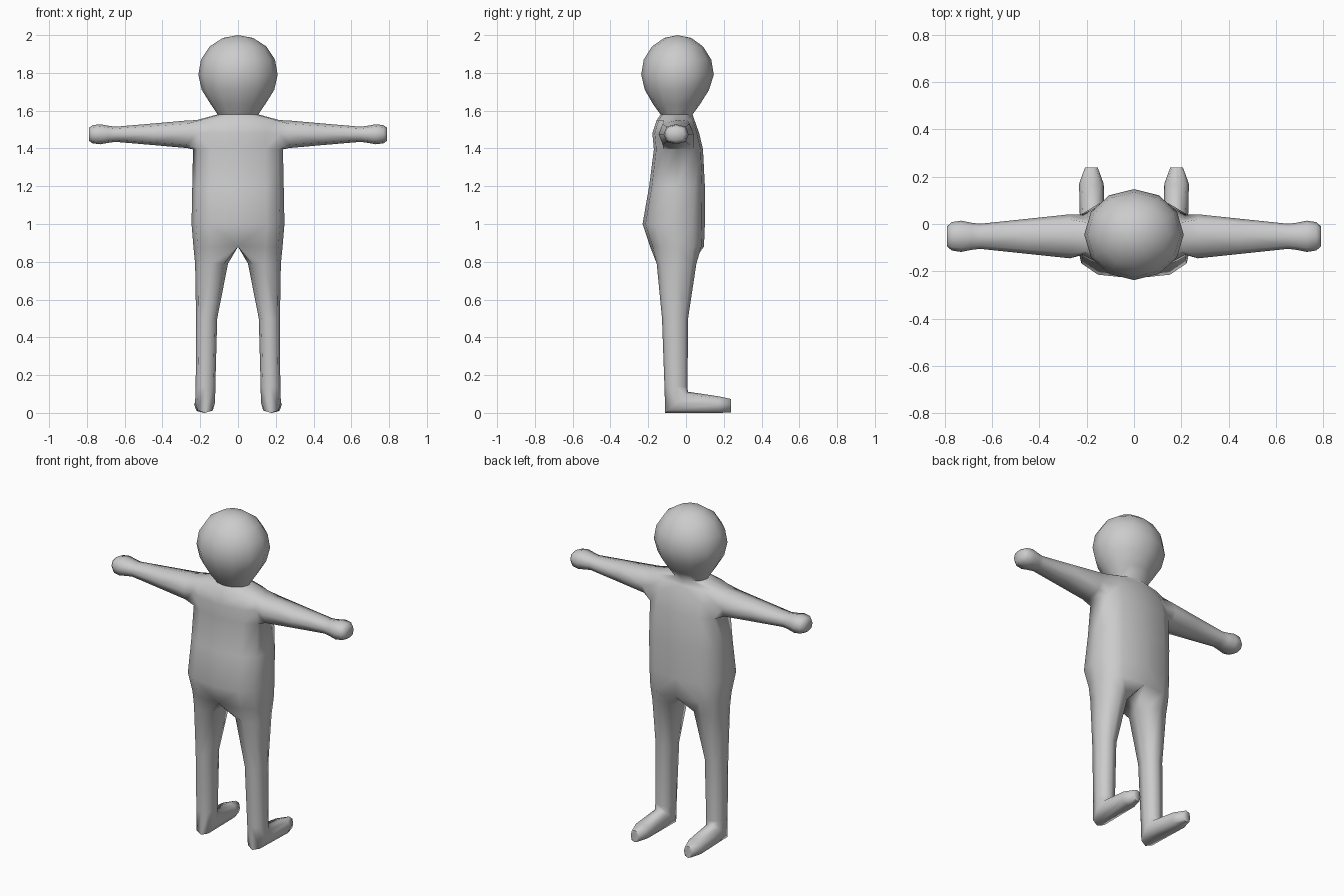
import bpy, bmesh, math

if "Cube" in bpy.data.objects:
    bpy.data.objects.remove(bpy.data.objects["Cube"])

bm = bmesh.new()


def half_ring(z, rx, yb, yf, square):
    """Half cross-section from back centre, round the +x side, to front centre."""
    pts = []
    for k in range(7):
        a = math.radians(k * 30 - 90)
        c, s = math.cos(a), math.sin(a)
        x = rx * max(c, 0) ** square
        y = math.copysign(abs(s) ** square, s) if abs(s) > 1e-6 else 0
        if k in (0, 6):
            x = 0
        pts.append(bm.verts.new((x, (yb + yf) / 2 + y * (yf - yb) / 2, z)))
    return pts


def limb_ring(centre, u, v, start):
    """Eight-sided ring spanned by the half-axes u and v."""
    pts = []
    for k in range(8):
        a = math.radians(start + k * 45)
        f = 1.08 if round(start / 45 + k) % 2 else 1.0
        c, s = math.cos(a) * f, math.sin(a) * f
        pts.append(bm.verts.new([centre[i] + c * u[i] + s * v[i] for i in range(3)]))
    return pts


def bridge(a, b, closed, skip=()):
    n = len(a)
    for k in range(n if closed else n - 1):
        if k not in skip:
            j = (k + 1) % n
            bm.faces.new((a[k], a[j], b[j], b[k]))


def tube(rings):
    for a, b in zip(rings, rings[1:]):
        bridge(a, b, True)
    bm.faces.new(rings[-1])


# Torso, from hips to neck: z, half width, back y, front y
torso = [half_ring(*r, 0.7) for r in (
    (0.88, 0.236, -0.19, 0.095), (1.0, 0.246, -0.23, 0.10), (1.2, 0.242, -0.195, 0.10),
    (1.395, 0.238, -0.17, 0.09), (1.48, 0.24, -0.178, 0.07), (1.55, 0.22, -0.155, 0.045))]
for i, (a, b) in enumerate(zip(torso, torso[1:])):
    bridge(a, b, False, skip=(2, 3) if i >= 3 else ())   # leave the arm hole open

# Neck and head
head = [torso[-1]] + [half_ring(*r, 1.0) for r in (
    (1.58, 0.108, -0.135, 0.035), (1.635, 0.145, -0.175, 0.075), (1.71, 0.192, -0.218, 0.122),
    (1.79, 0.21, -0.237, 0.147), (1.87, 0.196, -0.224, 0.134), (1.94, 0.15, -0.18, 0.09),
    (1.985, 0.08, -0.115, 0.028))]
for a, b in zip(head, head[1:]):
    bridge(a, b, False)
crown = bm.verts.new((0, -0.045, 2.0))
for k in range(6):
    bm.faces.new((head[-1][k], head[-1][k + 1], crown))

# Arm and rounded hand, grown out of the arm hole: x, half depth, half height
r0, r1, r2 = torso[3:6]
arm = [[r0[2], r0[3], r0[4], r1[4], r2[4], r2[3], r2[2], r1[2]]]
for x, ry, rz in ((0.27, 0.093, 0.073), (0.45, 0.074, 0.057), (0.65, 0.053, 0.040),
                  (0.685, 0.057, 0.045), (0.73, 0.066, 0.053), (0.77, 0.060, 0.048),
                  (0.79, 0.042, 0.034)):
    arm.append(limb_ring((x, -0.052, 1.475), (0, ry, 0), (0, 0, rz), 225))
tube(arm)

# Leg and foot, grown out of the hips with a shared crotch point
crotch = bm.verts.new((0, -0.05, 0.88))
leg = [torso[0] + [crotch]]
for c, u, v in (
        ((0.14, -0.05, 0.79), (0.087, 0, 0), (0, 0.105, 0)),
        ((0.166, -0.058, 0.50), (0.056, 0, 0), (0, 0.069, 0)),
        ((0.172, -0.053, 0.14), (0.052, 0, 0), (0, 0.061, 0)),
        ((0.174, -0.05, 0.056), (0.053, 0, 0), (0, 0.06, 0.056)),
        ((0.180, 0.17, 0.044), (0.052, 0, 0), (0, 0, 0.044)),
        ((0.180, 0.238, 0.038), (0.027, 0, 0), (0, 0, 0.036))):
    leg.append(limb_ring(c, u, v, -135))
tube(leg)

bmesh.ops.recalc_face_normals(bm, faces=bm.faces[:])
for v in bm.verts:
    v.co.z = max(v.co.z, 0)
mesh = bpy.data.meshes.new("body")
bm.to_mesh(mesh)
bm.free()
body = bpy.data.objects.new("body", mesh)
bpy.context.collection.objects.link(body)

# Mirror the half figure to the other side
mirror = body.modifiers.new("mirror", 'MIRROR')
mirror.use_clip = True
mirror.merge_threshold = 0.001

grey = bpy.data.materials.new("light grey")
grey.diffuse_color = (0.6, 0.6, 0.6, 1)
grey.use_nodes = True
grey.node_tree.nodes["Principled BSDF"].inputs["Base Color"].default_value = grey.diffuse_color
mesh.materials.append(grey)

bpy.context.view_layer.objects.active = body
body.select_set(True)
bpy.ops.object.shade_smooth_by_angle(angle=math.radians(75))
